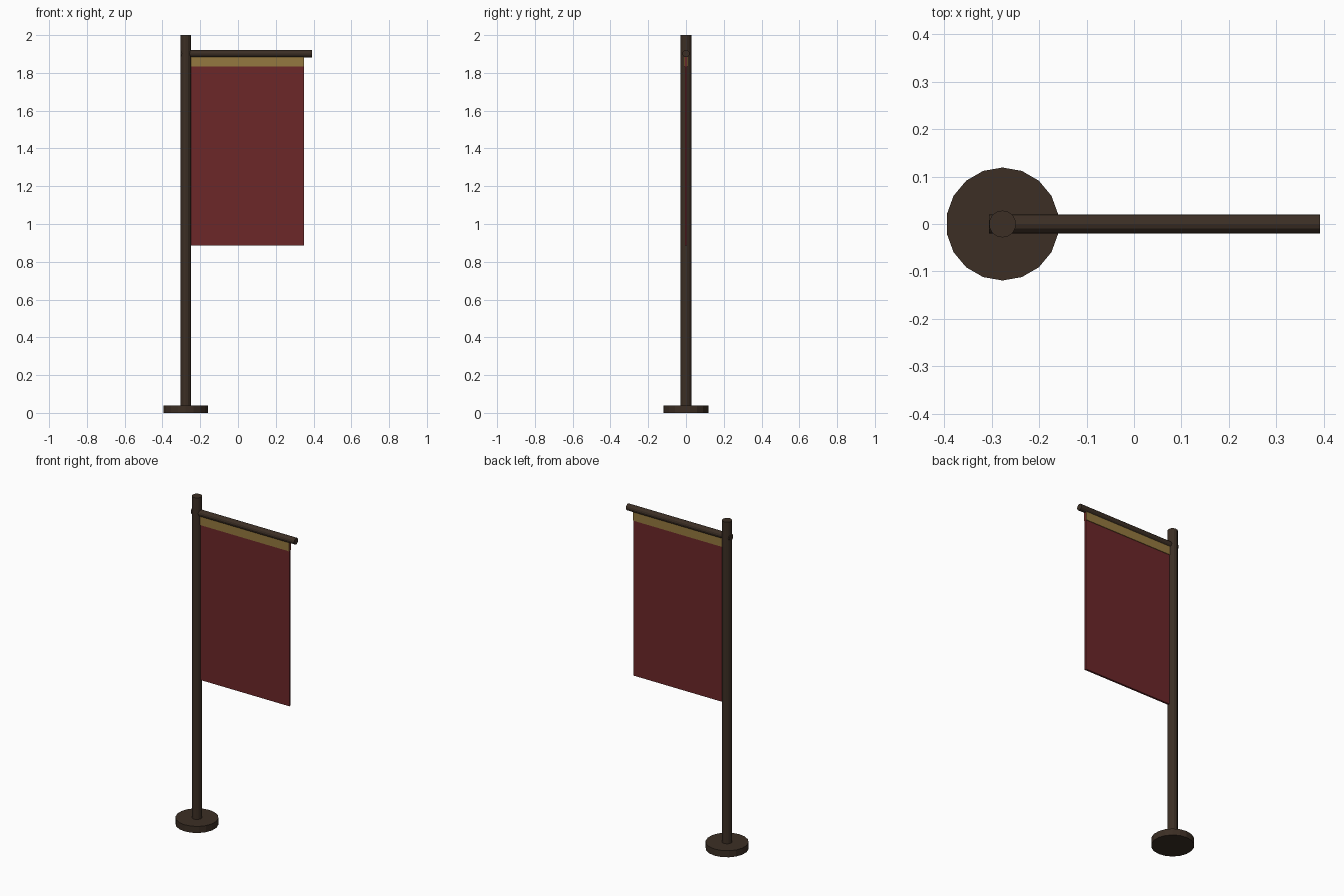
import bpy, math

if "Cube" in bpy.data.objects:
    bpy.data.objects.remove(bpy.data.objects["Cube"])

def material(name, rgb):
    m = bpy.data.materials.new(name)
    m.diffuse_color = (*rgb, 1)
    m.use_nodes = True
    m.node_tree.nodes["Principled BSDF"].inputs["Base Color"].default_value = m.diffuse_color
    return m

wood = material("dark_wood", (0.045, 0.028, 0.018))
red = material("red_cloth", (0.15, 0.02, 0.022))
gold = material("gold_trim", (0.30, 0.19, 0.05))

def cylinder(name, sides, radius, length, loc, mat, rot=(0, 0, 0)):
    bpy.ops.mesh.primitive_cylinder_add(vertices=sides, radius=radius, depth=length,
                                        location=loc, rotation=rot)
    ob = bpy.context.object
    ob.name = name
    ob.data.materials.append(mat)
    return ob

def box(name, x, y, z, mat):
    bpy.ops.mesh.primitive_cube_add(size=1, location=[sum(r) / 2 for r in (x, y, z)])
    ob = bpy.context.object
    ob.name = name
    ob.scale = [r[1] - r[0] for r in (x, y, z)]
    bpy.ops.object.transform_apply(location=False, rotation=False, scale=True)
    ob.data.materials.append(mat)
    return ob

POLE_X = -0.277

# Round foot and upright pole
cylinder("base", 18, 0.119, 0.04, (POLE_X, 0, 0.02), wood)
cylinder("pole", 14, 0.0285, 1.98, (POLE_X, 0, 1.01), wood)

# Horizontal bar passing through the pole
cylinder("crossbar", 12, 0.0195, 0.697, (0.0435, 0, 1.902), wood, (0, math.pi / 2, 0))

# Hanging cloth
box("banner_cloth", (-0.25, 0.35), (-0.006, 0.006), (0.887, 1.89), red)

# Gold strip along the top, on the front and the back of the cloth
for name, side in (("front_trim", -1), ("back_trim", 1)):
    box(name, (-0.25, 0.35), sorted((side * 0.005, side * 0.010)), (1.833, 1.888), gold)
